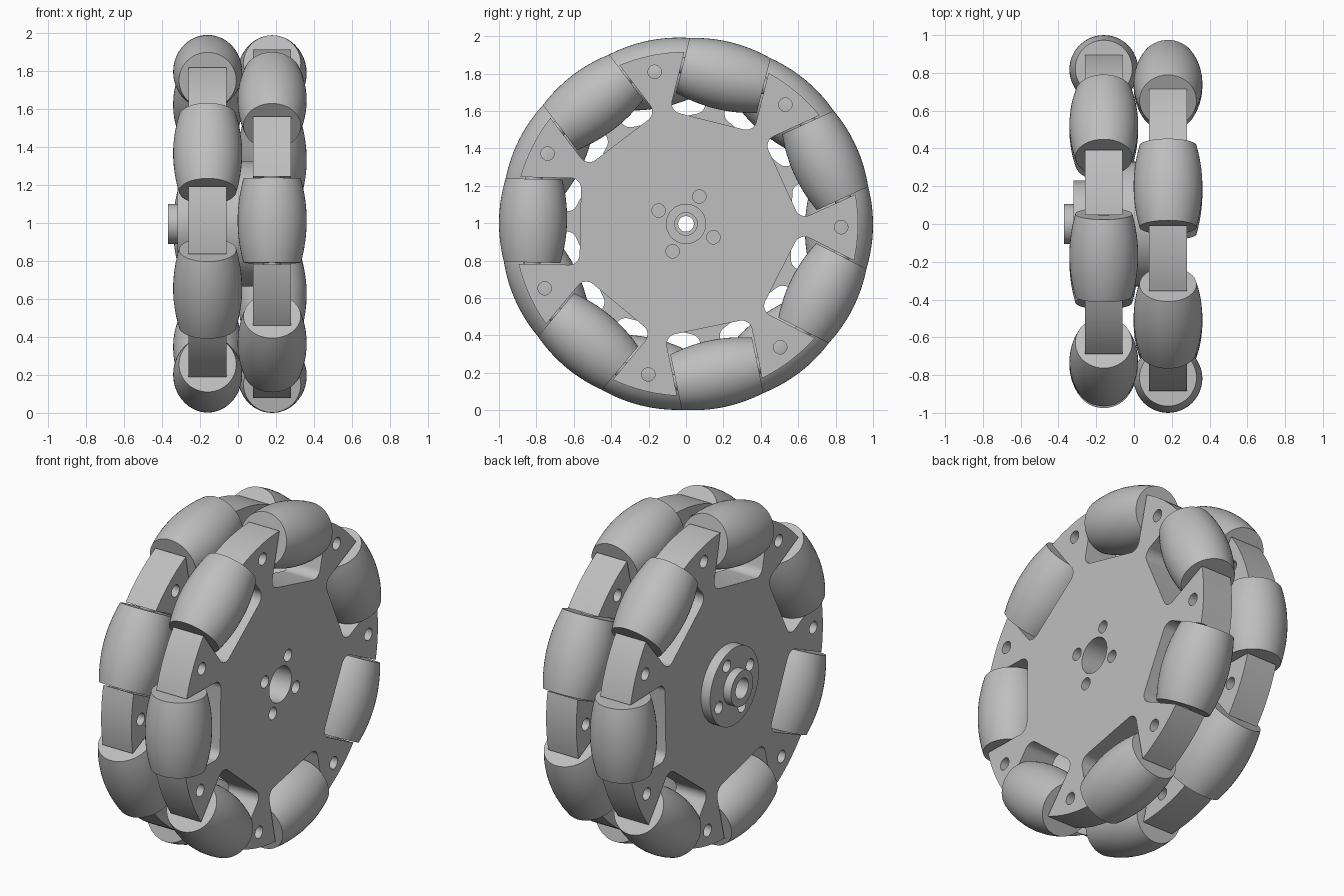
import bpy, bmesh, math
from mathutils import Matrix, Vector

cube = bpy.data.objects.get("Cube")
if cube:
    bpy.data.objects.remove(cube, do_unlink=True)

N = 7
STEP = math.tau / N
CENTRE_Z = 0.996
START = math.radians(24.5)
TIP_R, POCKET_R, POCKET_HALF, FILLET = 0.92, 0.565, 0.232, 0.055
ROLLER_R, ROLLER_HALF, ROLLER_MID, ROLLER_END = 0.818, 0.223, 0.182, 0.151
# Local x, y, z become world y, z, x
AXLE = Matrix(((0, 0, 1, 0), (1, 0, 0, 0), (0, 1, 0, CENTRE_Z), (0, 0, 0, 1)))

grey = bpy.data.materials.new("light grey")
grey.use_nodes = True
colour = (0.52, 0.52, 0.52, 1)
grey.diffuse_color = colour
grey.node_tree.nodes["Principled BSDF"].inputs["Base Color"].default_value = colour


def arc(cx, cy, r, a0, a1, n):
    return [(cx + r * math.cos(a0 + (a1 - a0) * i / n),
             cy + r * math.sin(a0 + (a1 - a0) * i / n)) for i in range(n + 1)]


def circle(r, x=0, y=0, n=32):
    return arc(x, y, r, 0, math.tau, n)[:-1]


def polar(r, a):
    return r * math.cos(a), r * math.sin(a)


def finish(ob, angle=30):
    ob.data.materials.clear()
    ob.data.materials.append(grey)
    bpy.ops.object.select_all(action="DESELECT")
    ob.select_set(True)
    bpy.context.view_layer.objects.active = ob
    bpy.ops.object.shade_smooth_by_angle(angle=math.radians(angle))


def slab(name, loops, x0, x1):
    """Extrude a flat outline with holes along the axle."""
    cu = bpy.data.curves.new(name, "CURVE")
    cu.dimensions, cu.fill_mode = "2D", "BOTH"
    cu.extrude = (x1 - x0) / 2
    for loop in loops:
        sp = cu.splines.new("POLY")
        sp.points.add(len(loop) - 1)
        for p, (x, y) in zip(sp.points, loop):
            p.co = (x, y, 0, 1)
        sp.use_cyclic_u = True
    tmp = bpy.data.objects.new(name + "_outline", cu)
    bpy.context.collection.objects.link(tmp)
    mesh = bpy.data.meshes.new_from_object(
        tmp.evaluated_get(bpy.context.evaluated_depsgraph_get()))
    bpy.data.objects.remove(tmp, do_unlink=True)
    bm = bmesh.new()
    bm.from_mesh(mesh)
    bmesh.ops.remove_doubles(bm, verts=bm.verts, dist=1e-5)
    bmesh.ops.recalc_face_normals(bm, faces=bm.faces)
    bm.to_mesh(mesh)
    bm.free()
    ob = bpy.data.objects.new(name, mesh)
    bpy.context.collection.objects.link(ob)
    ob.matrix_world = Matrix.Translation(((x0 + x1) / 2, 0, 0)) @ AXLE
    finish(ob)
    return ob


def lathe(name, profile, matrix, segments=48):
    """Spin a closed (radius, height) profile around local z."""
    bm = bmesh.new()
    verts = [bm.verts.new((r, 0, h)) for r, h in profile]
    edges = [bm.edges.new((a, b)) for a, b in zip(verts, verts[1:])]
    bmesh.ops.spin(bm, geom=verts + edges, cent=(0, 0, 0), axis=(0, 0, 1),
                   angle=math.tau, steps=segments)
    bmesh.ops.remove_doubles(bm, verts=bm.verts, dist=1e-5)
    bmesh.ops.recalc_face_normals(bm, faces=bm.faces)
    mesh = bpy.data.meshes.new(name)
    bm.to_mesh(mesh)
    bm.free()
    ob = bpy.data.objects.new(name, mesh)
    bpy.context.collection.objects.link(ob)
    ob.matrix_world = matrix
    finish(ob)
    return ob


def plate_outline(start):
    """Seven rounded pockets separated by flared prongs."""
    c = POCKET_R + FILLET
    v = POCKET_HALF - FILLET
    tip = math.asin(POCKET_HALF / TIP_R)
    pocket = [polar(TIP_R, -tip)]
    pocket += arc(c, -v, FILLET, -math.pi / 2, -math.pi, 8)
    pocket += arc(c, v, FILLET, math.pi, math.pi / 2, 8)
    pocket += arc(0, 0, TIP_R, tip, STEP - tip, 8)[:-1]
    pts = []
    for k in range(N):
        a = start + k * STEP
        pts += [(x * math.cos(a) - y * math.sin(a), x * math.sin(a) + y * math.cos(a))
                for x, y in pocket]
    return pts


bolts = [circle(0.036, *polar(0.163, math.radians(64 + 90 * k)), 24) for k in range(4)]

# Barrel roller profile and its small end axle
barrel = [(0, -ROLLER_HALF)]
for i in range(17):
    t = i / 8 - 1
    barrel.append((ROLLER_MID - (ROLLER_MID - ROLLER_END) * t * t, t * ROLLER_HALF))
barrel.append((0, ROLLER_HALF))
pin_half = POCKET_HALF + 0.02
pin = [(0, -pin_half), (0.045, -pin_half), (0.045, pin_half), (0, pin_half)]

# Two wheels, staggered by half a step
for side, x, start in (("left", 0.18, START), ("right", -0.16, START + STEP / 2)):
    pins = [circle(0.036, *polar(0.83, start + (k + 0.5) * STEP), 24) for k in range(N)]
    slab(side + "_wheel_plate", [plate_outline(start), circle(0.105, n=48)] + bolts + pins,
         x - 0.1, x + 0.1)
    for k in range(N):
        a = start + k * STEP
        place = (Matrix.Translation((x, 0, 0)) @ AXLE @ Matrix.Rotation(a, 4, "Z")
                 @ Matrix.Translation((ROLLER_R, 0, 0)) @ Matrix.Rotation(-math.pi / 2, 4, "X"))
        lathe(f"{side}_roller_{k + 1}", barrel, place)
        lathe(f"{side}_roller_axle_{k + 1}", pin, place, 20)

# Spacer between the plates
slab("spacer_disc", [circle(0.33, n=64), circle(0.105, n=48)], -0.06, 0.08)

# Hub flange with bolt holes, and a stepped bore boss
slab("hub_flange", [circle(0.23, n=64), circle(0.1, n=48)] + bolts, -0.32, -0.26)
boss = [(0.06, -0.37), (0.105, -0.37), (0.105, -0.06), (0.06, -0.06),
        (0.06, -0.12), (0.042, -0.12), (0.042, -0.26), (0.06, -0.26), (0.06, -0.37)]
lathe("hub_boss", boss, AXLE)
